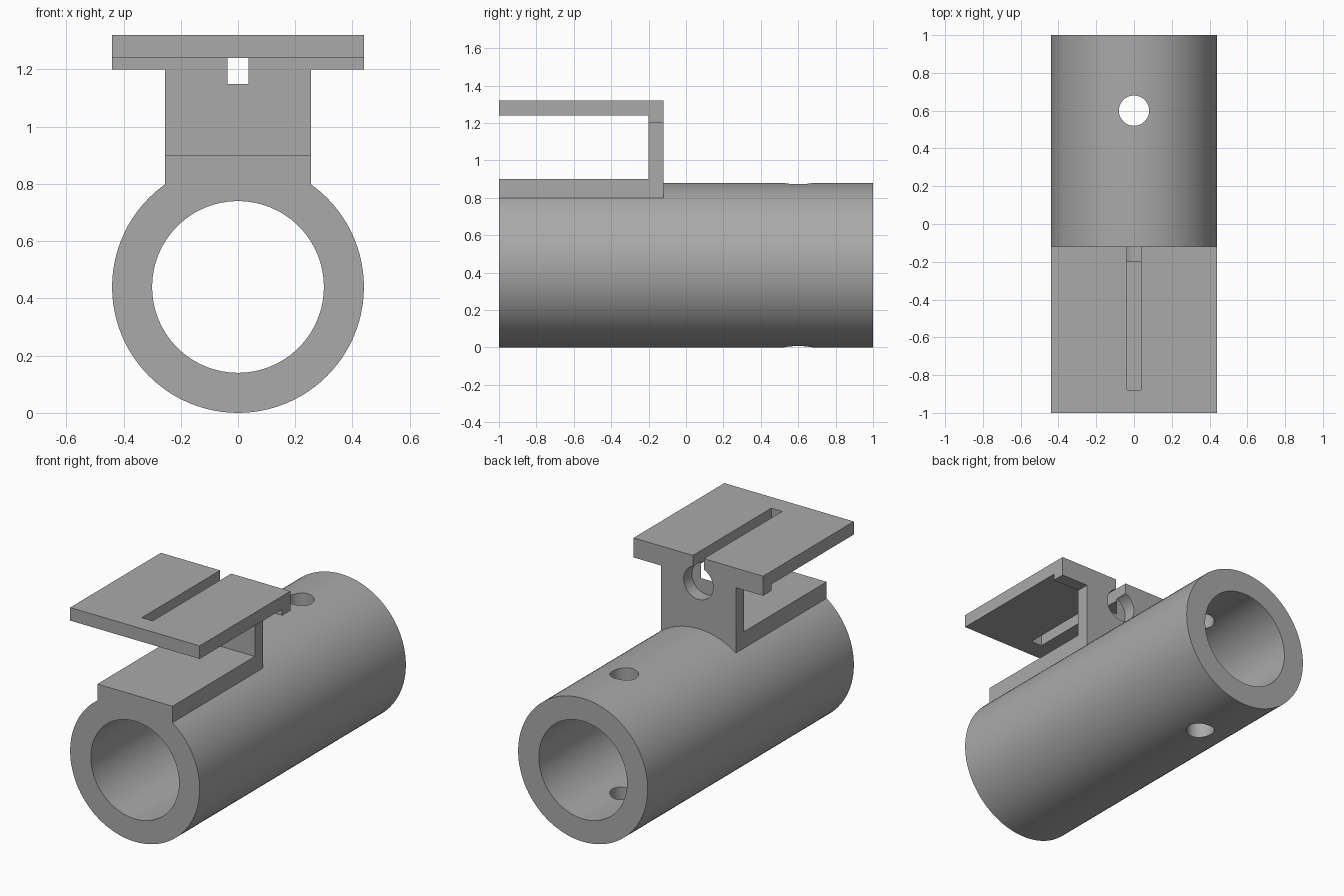
import bpy
import bmesh
import math
from mathutils import Matrix, Vector

cube = bpy.data.objects.get("Cube")
if cube:
    bpy.data.objects.remove(cube, do_unlink=True)

grey = bpy.data.materials.new("plain_grey")
grey.use_nodes = True
colour = (0.4, 0.4, 0.4, 1)
grey.diffuse_color = colour
grey.node_tree.nodes["Principled BSDF"].inputs["Base Color"].default_value = colour


def make_object(name, bm):
    bmesh.ops.recalc_face_normals(bm, faces=bm.faces)
    mesh = bpy.data.meshes.new(name)
    bm.to_mesh(mesh)
    bm.free()
    mesh.materials.append(grey)
    obj = bpy.data.objects.new(name, mesh)
    bpy.context.collection.objects.link(obj)
    return obj


def box(name, low, high):
    bm = bmesh.new()
    low, high = Vector(low), Vector(high)
    place = Matrix.Translation((low + high) / 2) @ Matrix.Diagonal((high - low).to_4d())
    bmesh.ops.create_cube(bm, size=1, matrix=place)
    return make_object(name, bm)


def cylinder(name, radius, start, end, sides):
    bm = bmesh.new()
    start, end = Vector(start), Vector(end)
    axis = end - start
    turn = axis.to_track_quat("Z", "Y").to_matrix().to_4x4()
    bmesh.ops.create_cone(bm, cap_ends=True, segments=sides, radius1=radius, radius2=radius,
                          depth=axis.length, matrix=Matrix.Translation((start + end) / 2) @ turn)
    return make_object(name, bm)


def extrude_along_y(name, profile, front, back):
    bm = bmesh.new()
    face = bm.faces.new([bm.verts.new((x, front, z)) for x, z in profile])
    side = bmesh.ops.extrude_face_region(bm, geom=[face])["geom"]
    bmesh.ops.translate(bm, vec=(0, back - front, 0),
                        verts=[v for v in side if isinstance(v, bmesh.types.BMVert)])
    return make_object(name, bm)


def cut(target, cutter):
    cutter.hide_render = True
    mod = target.modifiers.new("cut", "BOOLEAN")
    mod.operation = "DIFFERENCE"
    mod.solver = "EXACT"
    mod.object = cutter
    bpy.context.view_layer.objects.active = target
    bpy.ops.object.modifier_apply(modifier=mod.name)
    bpy.data.objects.remove(cutter, do_unlink=True)


def shade(obj):
    bpy.ops.object.select_all(action="DESELECT")
    obj.select_set(True)
    bpy.context.view_layer.objects.active = obj
    bpy.ops.object.shade_smooth_by_angle(angle=math.radians(30))


# Hollow tube with a pin hole through both walls
AXIS = 0.44
tube = cylinder("tube", 0.44, (0, -1, AXIS), (0, 1, AXIS), 96)
cut(tube, cylinder("bore_cutter", 0.3, (0, -1.1, AXIS), (0, 1.1, AXIS), 96))
cut(tube, cylinder("pin_hole_cutter", 0.08, (0, 0.6, -0.1), (0, 0.6, 1), 48))

# T-shaped bracket: base, rear wall and top plate with a rear lip
half = [(0.255, 0.799), (0.255, 1.2), (0.44, 1.2), (0.44, 1.32)]
profile = half + [(-x, z) for x, z in reversed(half)]
bracket = extrude_along_y("rail_bracket", profile, -1, -0.12)
cut(bracket, box("gap_cutter", (-0.6, -1.1, 0.9), (0.6, -0.2, 1.24)))

# Round opening in the rear wall, and the slot in the plate that runs into it
cut(bracket, cylinder("wall_hole_cutter", 0.1, (0, -0.2, 1.16), (0, 0, 1.16), 64))
cut(bracket, box("slot_cutter", (-0.037, -0.88, 1.15), (0.037, 0, 1.4)))

for part in (tube, bracket):
    shade(part)
